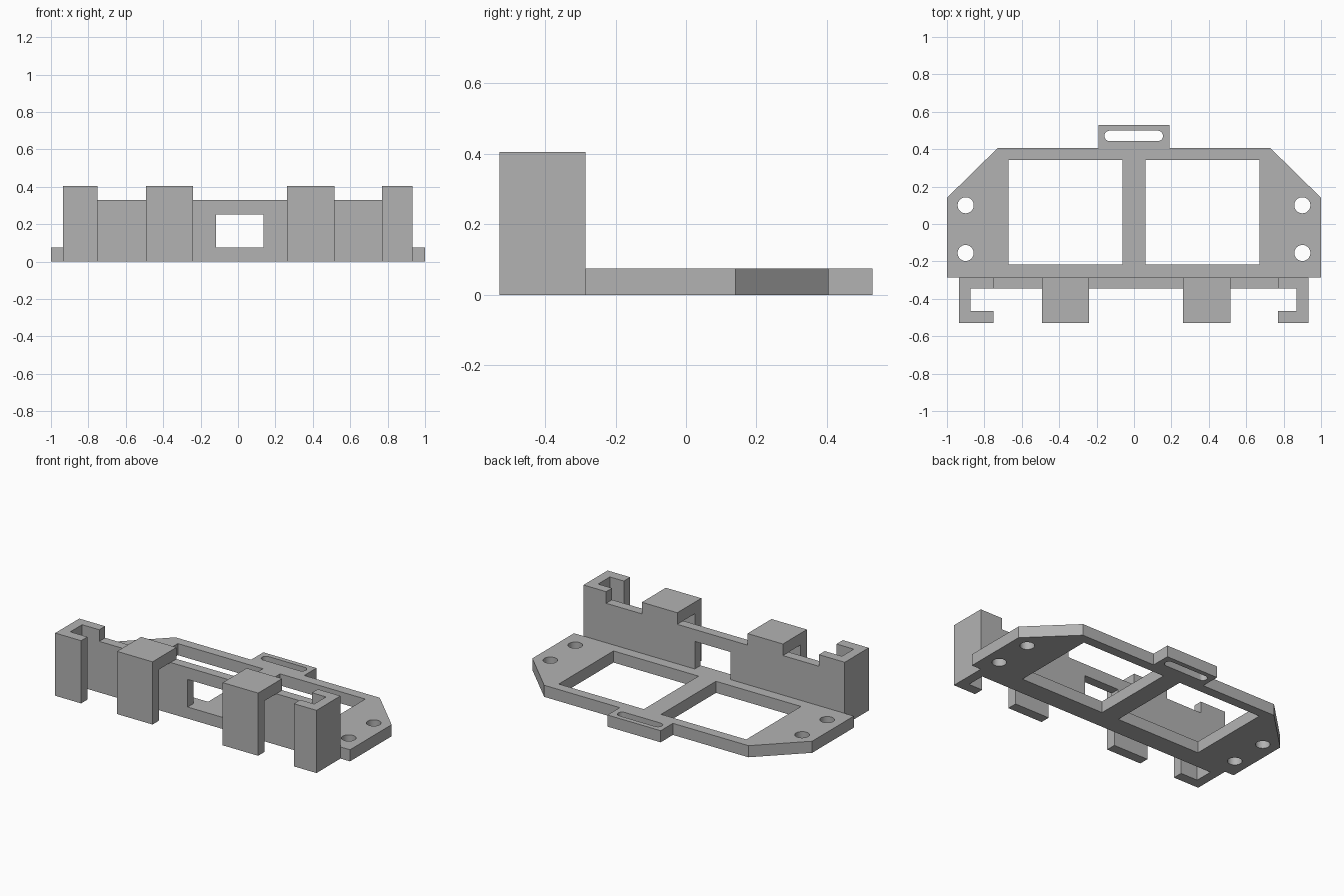
import bpy, bmesh, math
from mathutils import Matrix

cube = bpy.data.objects.get("Cube")
if cube:
    bpy.data.objects.remove(cube, do_unlink=True)

grey = bpy.data.materials.new("plain_grey")
grey.use_nodes = True
grey.diffuse_color = (0.45, 0.45, 0.45, 1)
grey.node_tree.nodes["Principled BSDF"].inputs["Base Color"].default_value = grey.diffuse_color

# Which world axes the profile's two coordinates and its extrusion go to
AXES = {"z": (0, 1, 2), "y": (0, 2, 1), "x": (1, 2, 0)}


def rect(x0, x1, y0, y1):
    return [(x0, y0), (x1, y0), (x1, y1), (x0, y1)]


def slot(x0, x1, y, r, n=16):
    """Rounded slot between two arc centres; a circle when they coincide."""
    pts = []
    for cx, start in ((x1, -math.pi / 2), (x0, math.pi / 2)):
        last = n if x0 == x1 else n + 1
        for i in range(last):
            a = start + math.pi * i / n
            pts.append((cx + r * math.cos(a), y + r * math.sin(a)))
    return pts


def prism(name, loops, lo, hi, axis="z"):
    """Extrude an outline, with any further loops as holes, from lo to hi."""
    curve = bpy.data.curves.new(name + "_profile", "CURVE")
    curve.dimensions = "2D"
    curve.fill_mode = "BOTH"
    curve.extrude = (hi - lo) / 2
    for pts in loops:
        spline = curve.splines.new("POLY")
        spline.points.add(len(pts) - 1)
        for p, (a, b) in zip(spline.points, pts):
            p.co = (a, b, 0, 1)
        spline.use_cyclic_u = True
    helper = bpy.data.objects.new(name + "_profile", curve)
    mesh = bpy.data.meshes.new_from_object(helper)
    bpy.data.objects.remove(helper)
    bpy.data.curves.remove(curve)

    turn = Matrix(((0,) * 4,) * 4)
    for source, target in enumerate(AXES[axis]):
        turn[target][source] = 1
    turn[AXES[axis][2]][3] = (lo + hi) / 2
    turn[3][3] = 1
    bm = bmesh.new()
    bm.from_mesh(mesh)
    bmesh.ops.transform(bm, matrix=turn, verts=bm.verts)
    bmesh.ops.remove_doubles(bm, verts=bm.verts, dist=0.0001)
    bmesh.ops.recalc_face_normals(bm, faces=bm.faces)
    bm.to_mesh(mesh)
    bm.free()
    mesh.name = name
    mesh.materials.clear()
    mesh.materials.append(grey)
    obj = bpy.data.objects.new(name, mesh)
    bpy.context.collection.objects.link(obj)
    bpy.ops.object.select_all(action="DESELECT")
    obj.select_set(True)
    bpy.context.view_layer.objects.active = obj
    bpy.ops.object.shade_smooth_by_angle(angle=math.radians(30))
    return obj


BACK, WALL, LIP, FRONT = -0.285, -0.345, -0.465, -0.53
BASE, RAIL, TOP = 0.075, 0.33, 0.405

# Base plate with chamfered corners, strap tab, two windows and screw holes
half = [(1, BACK), (1, 0.14), (0.73, 0.405), (0.19, 0.405), (0.19, 0.53)]
outline = half + [(-x, y) for x, y in reversed(half)]
holes = [slot(-0.13, 0.127, 0.471, 0.028)]
for s in (-1, 1):
    holes.append(rect(s * 0.062, s * 0.67, -0.217, 0.342))
    for y in (0.1, -0.155):
        holes.append(slot(s * 0.9, s * 0.9, y, 0.043))
prism("base_plate", [outline] + holes, 0, BASE)

# Upright wall with a central opening
prism("upright_wall",
      [rect(-0.75, 0.77, 0, RAIL), rect(-0.118, 0.137, BASE, 0.253)],
      WALL, BACK, "y")

# C-shaped hooks at both ends
for name, outer, inner, tip in (("right_end_hook", -0.935, -0.873, -0.75),
                                ("left_end_hook", 0.932, 0.87, 0.77)):
    hook = [(tip, BACK), (outer, BACK), (outer, FRONT), (tip, FRONT),
            (tip, LIP), (inner, LIP), (inner, WALL), (tip, WALL)]
    prism(name, [hook], 0, TOP)

# Clips that reach over the wall and hang down in front
clip = [(FRONT, 0), (LIP, 0), (LIP, RAIL), (BACK, RAIL), (BACK, TOP), (FRONT, TOP)]
for name, x0, x1 in (("right_clip", -0.493, -0.24), ("left_clip", 0.262, 0.515)):
    prism(name, [clip], x0, x1, "x")
